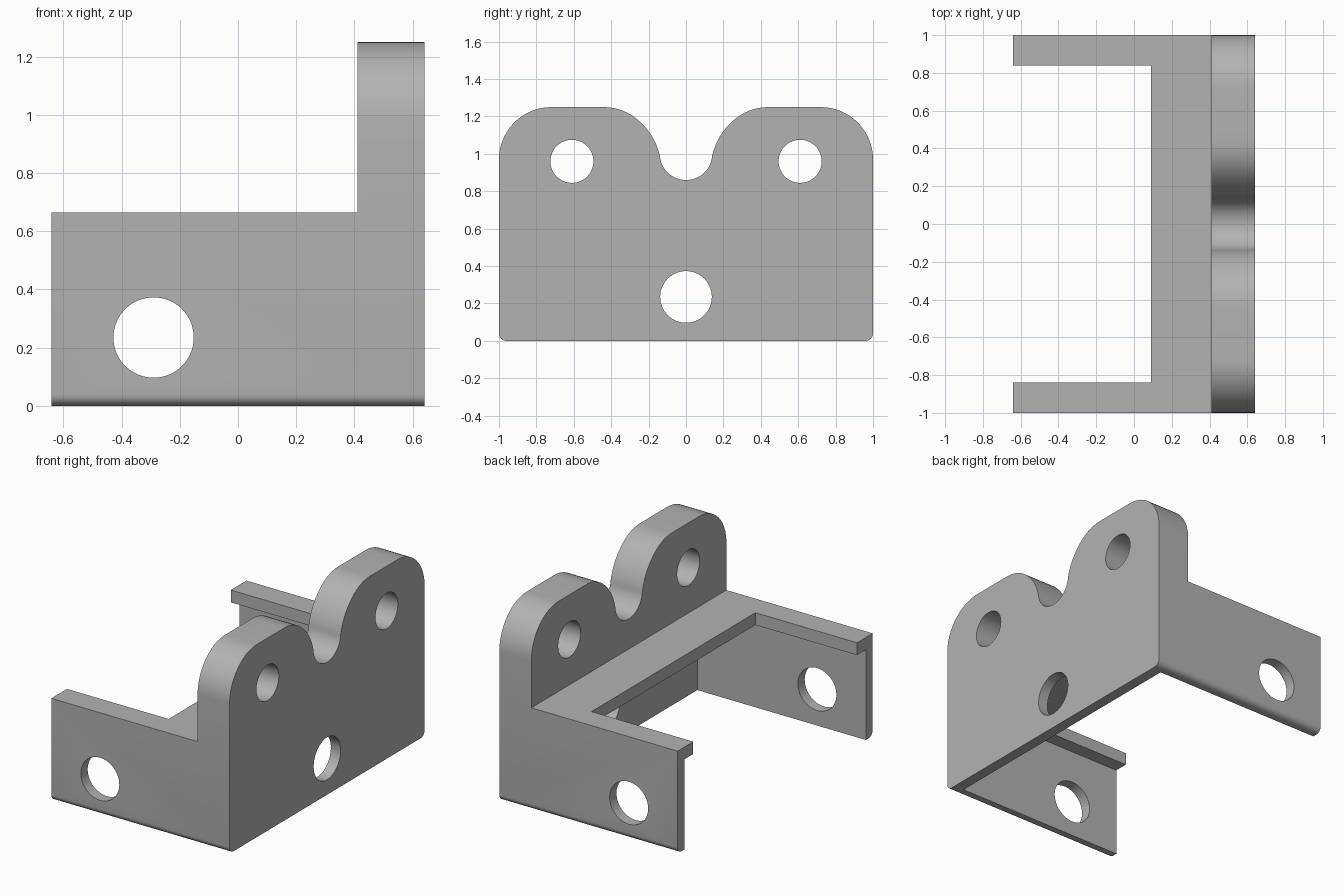
import bpy, bmesh
from math import sin, cos, pi, radians
from mathutils import Matrix

cube = bpy.data.objects.get("Cube")
if cube:
    bpy.data.objects.remove(cube)

grey = bpy.data.materials.new("bracket_grey")
grey.use_nodes = True
colour = (0.45, 0.45, 0.45, 1)
grey.diffuse_color = colour
grey.node_tree.nodes["Principled BSDF"].inputs["Base Color"].default_value = colour

HALF_X, PLATE_X, SHELF_X = 0.64, 0.41, 0.09
TOP, SHELF_Z = 1.25, 0.665
WALL, LIP = 0.07, 0.16


def arc(cy, cz, r, a0, a1, n=12):
    angles = [radians(a0 + (a1 - a0) * i / n) for i in range(n + 1)]
    return [(cy + r * cos(a), cz + r * sin(a)) for a in angles]


def make_object(name, bm):
    bmesh.ops.recalc_face_normals(bm, faces=bm.faces)
    mesh = bpy.data.meshes.new(name)
    bm.to_mesh(mesh)
    bm.free()
    obj = bpy.data.objects.new(name, mesh)
    bpy.context.collection.objects.link(obj)
    return obj


def box(name, lo, hi):
    bm = bmesh.new()
    size = [b - a for a, b in zip(lo, hi)]
    mid = [(a + b) / 2 for a, b in zip(lo, hi)]
    bmesh.ops.create_cube(bm, size=1, matrix=Matrix.Translation(mid) @ Matrix.Diagonal((*size, 1)))
    return make_object(name, bm)


def hole(name, centre, radius, depth, axis):
    turn = Matrix.Rotation(pi / 2, 4, "Y" if axis == "X" else "X")
    bm = bmesh.new()
    bmesh.ops.create_cone(bm, cap_ends=True, segments=64, radius1=radius, radius2=radius,
                          depth=depth, matrix=Matrix.Translation(centre) @ turn)
    return make_object(name, bm)


# Half outline of the two-eared plate, from the bottom edge round to the dip
half = arc(0.96, 0.04, 0.04, -90, 0, 6)
half += arc(0.72, 0.97, 0.28, 0, 90, 16)
half += arc(0.44, 0.97, 0.28, 90, 135, 8)
half += [(0.212, 1.137), (0.185, 1.1), (0.163, 1.06), (0.148, 1.02)]
half += arc(0, 1.0, 0.14, -4, -90, 14)
outline = half + [(-y, z) for y, z in reversed(half[:-1])]

# Solid blank pulled along x
bm = bmesh.new()
face = bm.faces.new([bm.verts.new((-HALF_X, y, z)) for y, z in outline])
pulled = bmesh.ops.extrude_face_region(bm, geom=[face], use_keep_orig=True)["geom"]
bmesh.ops.translate(bm, vec=(2 * HALF_X, 0, 0),
                    verts=[g for g in pulled if isinstance(g, bmesh.types.BMVert)])
bracket = make_object("bracket", bm)
bracket.data.materials.append(grey)

# Cut the step, the opening between the legs, the hollow underside and the holes
cutters = [
    box("step_cutter", (-1, -2, SHELF_Z), (PLATE_X, 2, 2)),
    box("hollow_cutter", (-1, WALL - 1, -1), (HALF_X - WALL, 1 - WALL, SHELF_Z - 0.08)),
    box("opening_cutter", (-1.1, LIP - 1, -1.1), (SHELF_X, 1 - LIP, 1.5)),
    hole("leg_hole_cutter", (-0.29, 0, 0.235), 0.138, 3, "Y"),
    hole("plate_hole_cutter", (HALF_X, 0, 0.235), 0.138, 0.4, "X"),
]
for side in (-1, 1):
    cutters.append(hole("ear_hole_cutter", (0.53, side * 0.61, 0.96), 0.115, 0.6, "X"))

bpy.ops.object.select_all(action="DESELECT")
bpy.context.view_layer.objects.active = bracket
bracket.select_set(True)
for cutter in cutters:
    cutter.hide_render = True
    mod = bracket.modifiers.new(cutter.name, "BOOLEAN")
    mod.operation = "DIFFERENCE"
    mod.solver = "EXACT"
    mod.object = cutter
    bpy.ops.object.modifier_apply(modifier=mod.name)
for cutter in cutters:
    bpy.data.objects.remove(cutter)

bpy.ops.object.shade_smooth_by_angle(angle=radians(30))
